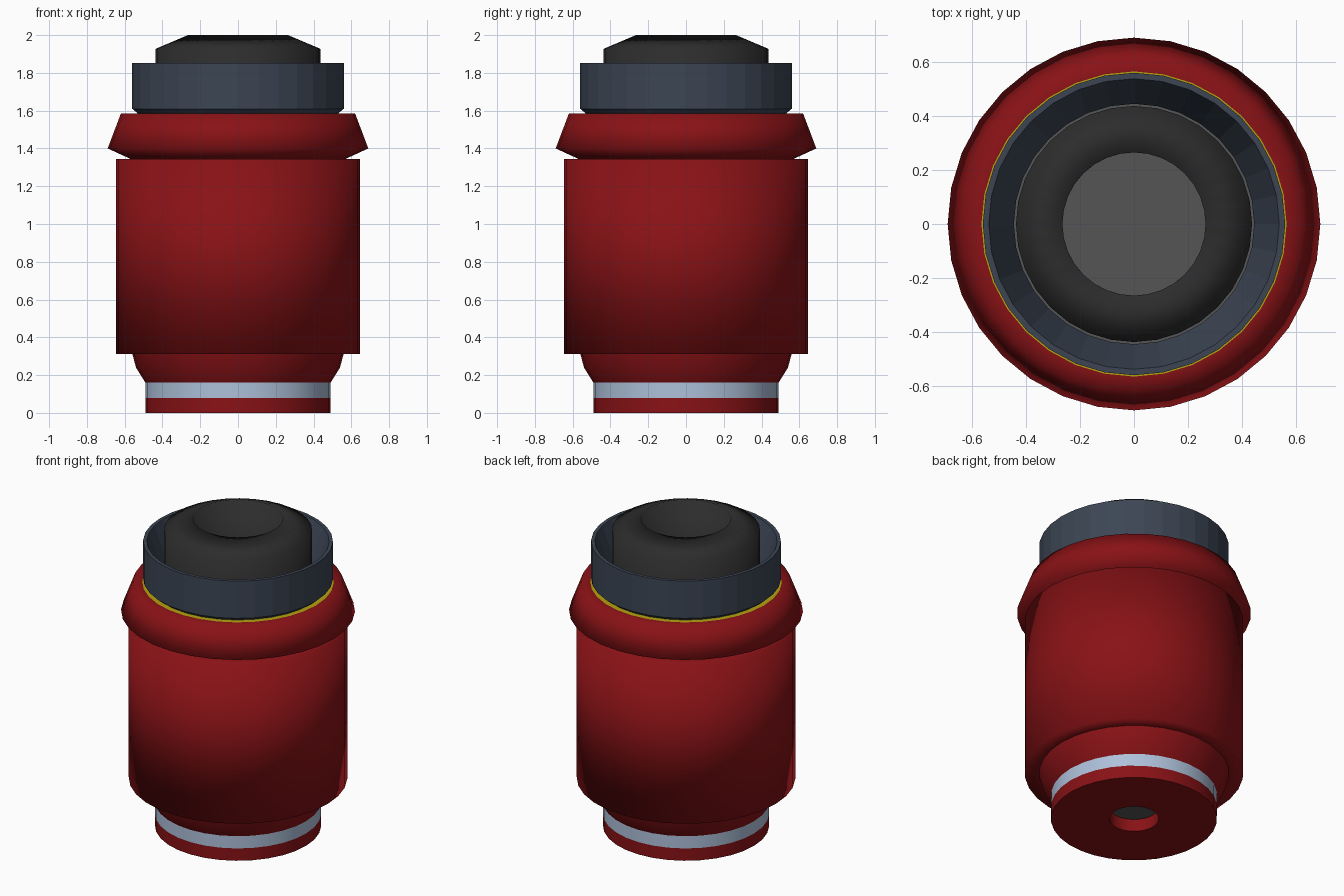
import bpy, bmesh
from math import cos, sin, pi, radians

if "Cube" in bpy.data.objects:
    bpy.data.objects.remove(bpy.data.objects["Cube"])

SIDES = 32


def material(name, rgb):
    m = bpy.data.materials.new(name)
    m.diffuse_color = (*rgb, 1)
    m.use_nodes = True
    m.node_tree.nodes["Principled BSDF"].inputs["Base Color"].default_value = m.diffuse_color
    return m


def lathe(name, profile, mat, smooth=True, angle=None):
    """Revolve an (r, z) profile around z; r = 0 closes to a point."""
    bm = bmesh.new()
    rings = []
    for r, z in profile:
        if r == 0:
            rings.append([bm.verts.new((0, 0, z))] * SIDES)
        else:
            rings.append([bm.verts.new((r * cos(2 * pi * i / SIDES),
                                        r * sin(2 * pi * i / SIDES), z))
                          for i in range(SIDES)])
    for low, high in zip(rings, rings[1:]):
        for i in range(SIDES):
            j = (i + 1) % SIDES
            corners = list(dict.fromkeys((low[i], low[j], high[j], high[i])))
            bm.faces.new(corners).smooth = smooth
    bmesh.ops.recalc_face_normals(bm, faces=bm.faces)
    mesh = bpy.data.meshes.new(name)
    bm.to_mesh(mesh)
    bm.free()
    mesh.materials.append(mat)
    obj = bpy.data.objects.new(name, mesh)
    bpy.context.collection.objects.link(obj)
    if angle:
        bpy.context.view_layer.objects.active = obj
        bpy.ops.object.select_all(action='DESELECT')
        obj.select_set(True)
        bpy.ops.object.shade_smooth_by_angle(angle=radians(angle))
    return obj


red = material("red", (0.25, 0.006, 0.008))
blue = material("slate_blue", (0.045, 0.06, 0.088))
black = material("black", (0.025, 0.025, 0.025))
silver = material("pale_blue", (0.42, 0.53, 0.70))
yellow = material("yellow", (0.45, 0.36, 0.005))
grey = material("dark_grey", (0.09, 0.09, 0.09))

# Foot with the hole underneath
lathe("foot", [(0.146, 0.08), (0.146, 0), (0.49, 0), (0.49, 0.08)], red, angle=40)
lathe("foot_band", [(0.49, 0.08), (0.49, 0.16)], silver, angle=40)

# Flared neck between foot and body
lathe("lower_flare", [(0.49, 0.16), (0.54, 0.24), (0.56, 0.315)], red)

# Main body and flared collar
lathe("body", [(0.55, 0.313), (0.645, 0.313), (0.645, 1.345), (0.56, 1.345)], red)
lathe("collar", [(0.57, 1.345), (0.69, 1.40), (0.62, 1.585), (0.56, 1.585)], red)

# Seal showing under the cup
lathe("seal", [(0.565, 1.586), (0.45, 1.586)], yellow, smooth=False)

# Cup with a sloping inner wall
lathe("cup", [(0.445, 1.59), (0.53, 1.585), (0.56, 1.61), (0.56, 1.852),
              (0.538, 1.852), (0.445, 1.60), (0.445, 1.59)], blue, smooth=False)

# Ring-shaped plug, open at the top
lathe("plug", [(0.437, 1.55), (0.437, 1.927), (0.265, 2.0), (0.265, 1.55)], black)

# Inner core seen through the plug and the bottom hole
lathe("core", [(0, 0.085), (0.45, 0.085), (0.45, 1.55), (0, 1.55)], grey, angle=30)
